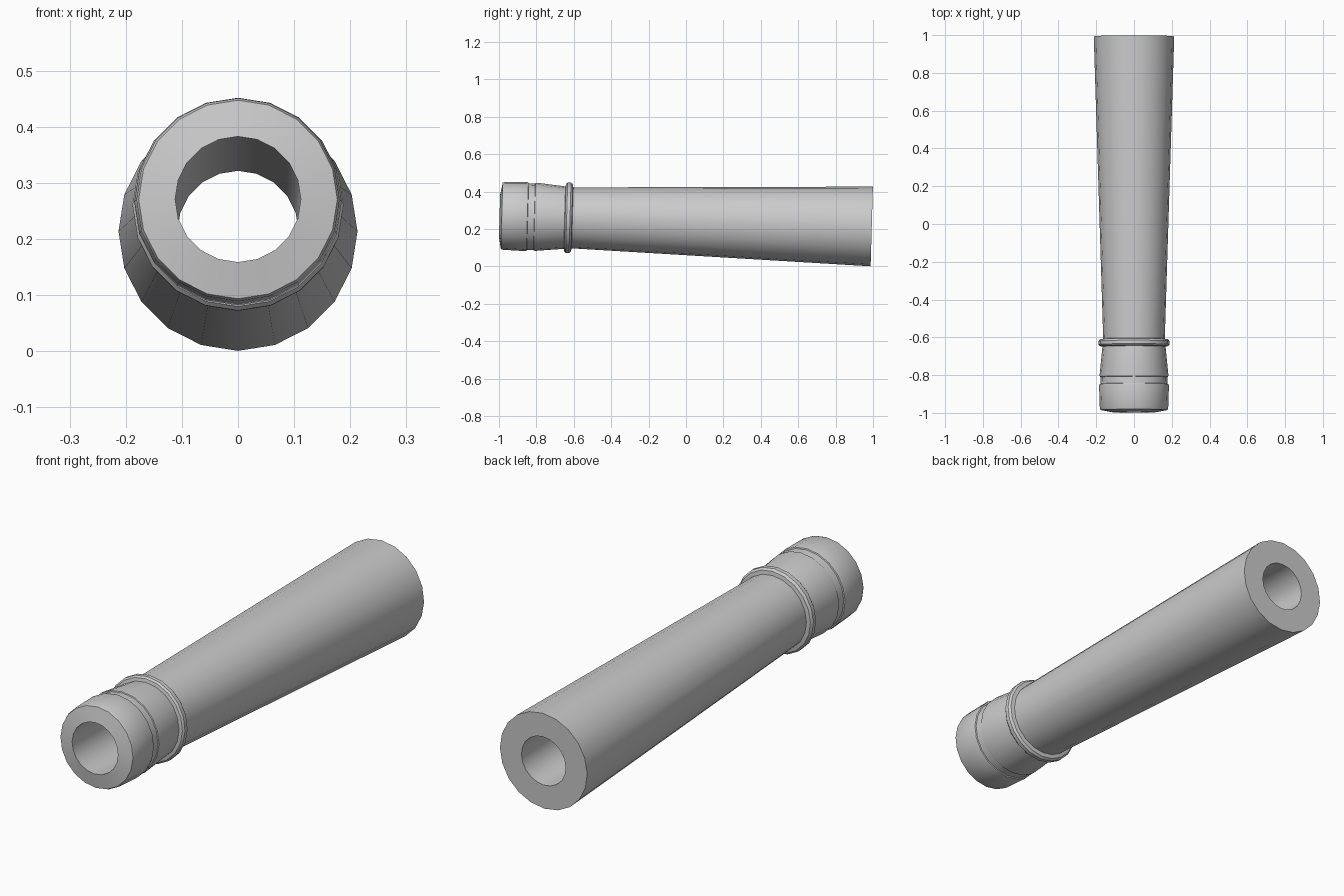
import bpy, bmesh
from math import sin, cos, pi, atan

if "Cube" in bpy.data.objects:
    bpy.data.objects.remove(bpy.data.objects["Cube"])

SIDES = 20

# closed lathe profile: (distance from muzzle, radius)
profile = [
    (0.000, 0.112),                                   # bore edge at muzzle
    (0.012, 0.177), (0.022, 0.181),                   # bevelled muzzle face
    (0.140, 0.185), (0.149, 0.183), (0.151, 0.178),   # muzzle band
    (0.186, 0.177), (0.188, 0.181), (0.198, 0.182),   # shallow groove
    (0.348, 0.167),                                   # flared neck
    (0.351, 0.181), (0.359, 0.188), (0.377, 0.188), (0.387, 0.180),  # raised ring
    (0.390, 0.163),
    (1.991, 0.213),                                   # tapered tube
    (1.991, 0.108),                                   # bore edge at rear
]

# revolve the profile around the y axis
bm = bmesh.new()
rings = [[bm.verts.new((r * sin(2 * pi * k / SIDES), t, r * cos(2 * pi * k / SIDES)))
          for k in range(SIDES)] for t, r in profile]
for i, a in enumerate(rings):
    b = rings[(i + 1) % len(rings)]
    for k in range(SIDES):
        n = (k + 1) % SIDES
        bm.faces.new((a[k], a[n], b[n], b[k]))
bmesh.ops.recalc_face_normals(bm, faces=bm.faces)

mesh = bpy.data.meshes.new("barrel")
bm.to_mesh(mesh)
bm.free()
barrel = bpy.data.objects.new("barrel", mesh)
bpy.context.collection.objects.link(barrel)

# slight tilt so the muzzle sits higher and the rear rests on the ground
barrel.location = (0, -0.997, 0.2705)
barrel.rotation_euler = (-atan(0.0287), 0, 0)

# smooth round surfaces, sharp ring edges
bpy.context.view_layer.objects.active = barrel
barrel.select_set(True)
bpy.ops.object.shade_smooth_by_angle(angle=pi / 6)
